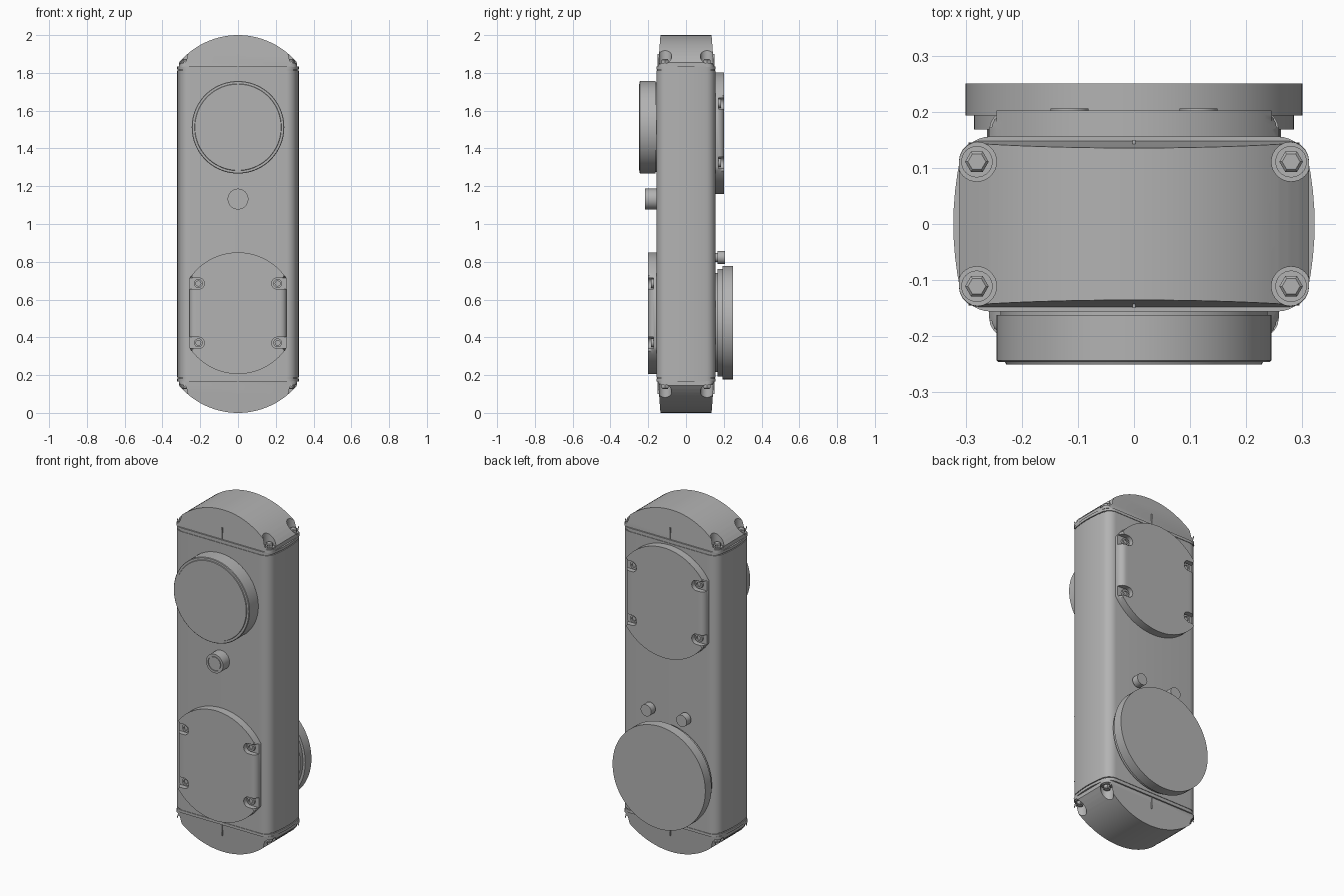
import bpy, bmesh
from math import sin, cos, pi, radians, sqrt, asin

cube = bpy.data.objects.get("Cube")
if cube:
    bpy.data.objects.remove(cube, do_unlink=True)

GREY = (0.45, 0.45, 0.45, 1)
grey = bpy.data.materials.new("plain grey")
grey.use_nodes = True
grey.diffuse_color = GREY
grey.node_tree.nodes["Principled BSDF"].inputs["Base Color"].default_value = GREY


def finish(bm, name):
    bmesh.ops.recalc_face_normals(bm, faces=bm.faces[:])
    mesh = bpy.data.meshes.new(name)
    bm.to_mesh(mesh)
    bm.free()
    mesh.materials.append(grey)
    ob = bpy.data.objects.new(name, mesh)
    bpy.context.collection.objects.link(ob)
    return ob


def smooth(ob):
    bpy.ops.object.select_all(action="DESELECT")
    ob.select_set(True)
    bpy.context.view_layer.objects.active = ob
    bpy.ops.object.shade_smooth_by_angle(angle=radians(35))


def place(axis, u, v, d):
    return (u, d, v) if axis == "Y" else (u, v, d)


def prism_mesh(outline, d0, d1, axis):
    """Extrude a closed outline along an axis; returns the mesh and both rims."""
    bm = bmesh.new()
    rims = [[bm.verts.new(place(axis, u, v, d)) for u, v in outline] for d in (d0, d1)]
    n = len(outline)
    for i in range(n):
        j = (i + 1) % n
        bm.faces.new((rims[0][i], rims[0][j], rims[1][j], rims[1][i]))
    for rim in rims:
        bm.faces.new(rim)
    return bm, rims


def prism(name, outline, d0, d1, axis="Y"):
    return finish(prism_mesh(outline, d0, d1, axis)[0], name)


def lathe(name, profile, u, v, axis="Y", n=64):
    """Turn (radius, depth) points about an axis through u, v."""
    bm = bmesh.new()
    rings = [[bm.verts.new(place(axis, u + r * cos(2 * pi * i / n),
                                 v + r * sin(2 * pi * i / n), d)) for i in range(n)]
             for r, d in profile]
    for a, b in zip(rings, rings[1:]):
        for i in range(n):
            j = (i + 1) % n
            bm.faces.new((a[i], a[j], b[j], b[i]))
    bm.faces.new(rings[0])
    bm.faces.new(rings[-1])
    ob = finish(bm, name)
    smooth(ob)
    return ob


def cut(ob, cutters):
    for c in cutters:
        c.hide_render = True
        m = ob.modifiers.new("pocket", "BOOLEAN")
        m.operation, m.object, m.solver = "DIFFERENCE", c, "EXACT"
        bpy.context.view_layer.objects.active = ob
        bpy.ops.object.modifier_apply(modifier=m.name)
        bpy.data.objects.remove(c, do_unlink=True)


def arc(half, sag, base, n=28):
    """Crown points from +half to -half rising by sag above base."""
    r = (half * half + sag * sag) / (2 * sag)
    a = asin(half / r)
    return [(r * sin(a - 2 * a * i / n), base + sag - r + r * cos(a - 2 * a * i / n))
            for i in range(n + 1)]


# Housing section: rounded rectangle with gently bowed sides
quarter = [(0.322 - 0.9 * y * y, y) for y in (0, 0.03, 0.06, 0.09)]
quarter += [(0.255 + 0.057 * cos(t * pi / 16), 0.1 + 0.056 * sin(t * pi / 16)) for t in range(1, 9)]
half = quarter + [(-x, y) for x, y in reversed(quarter)]
section = half + [(x, -y) for x, y in reversed(half[1:-1])]


def housing(name, z0, z1, k=1.0):
    smooth(prism(name, [(x * k, y * k) for x, y in section], z0, z1, "Z"))


housing("housing", 0.188, 1.812)
housing("gasket_core", 0.169, 1.831, 0.98)


# Domed end caps with corner bolts
def end_cap(name, flip):
    def zz(z):
        return 2 - z if flip else z
    housing(name + "_rim", *sorted((zz(1.817), zz(1.833))))
    outline = [(-0.312, 1.83), (0.312, 1.83)] + arc(0.312, 0.145, 1.855)
    bm, rims = prism_mesh([(x, zz(z)) for x, z in outline], -0.148, 0.148, "Y")
    for v in bm.verts:
        v.co.y *= 1 - 0.5 * (zz(v.co.z) - 1.83)
    edges = []
    for rim in rims:
        for i in range(1, len(rim)):
            edges.append(bm.edges.get((rim[i], rim[(i + 1) % len(rim)])))
    bmesh.ops.bevel(bm, geom=edges, offset=0.036, offset_type="OFFSET", segments=5,
                    profile=0.5, affect="EDGES")
    cap = finish(bm, name)
    corners = [(sx * 0.28, sy * 0.111) for sx in (-1, 1) for sy in (-1, 1)]
    cut(cap, [lathe("pocket_cutter", [(0.035, zz(1.846)), (0.035, zz(2.1))], x, y, "Z", 32)
              for x, y in corners])
    smooth(cap)
    for x, y in corners:
        lathe(name + "_washer", [(0.028, zz(1.84)), (0.028, zz(1.852))], x, y, "Z", 32)
        lathe(name + "_bolt", [(0.021, zz(1.845)), (0.021, zz(1.868)), (0.016, zz(1.873))],
              x, y, "Z", 6)
    # Parting ridges on both broad sides
    for s in (-1, 1):
        prism(name + "_ridge", [(x, zz(z)) for x, z in
              ((-0.003, 1.833), (0.003, 1.833), (0.003, 1.9), (-0.003, 1.9))], s * 0.12, s * 0.15)


end_cap("top_cap", False)
end_cap("bottom_cap", True)


# Access covers with four recessed screws each
def cover(name, zc, s):
    top = arc(0.258, 0.14, 0.182)
    outline = [(x, zc + z) for x, z in top] + [(-x, zc - z) for x, z in top]
    bm, rims = prism_mesh(outline, s * 0.145, s * 0.202, "Y")
    rim = rims[1]
    edges = [bm.edges.get((rim[i - 1], rim[i])) for i in range(len(rim))]
    bmesh.ops.bevel(bm, geom=edges, offset=0.034, offset_type="OFFSET", segments=5,
                    profile=0.5, affect="EDGES")
    ob = finish(bm, name)
    spots = [(sx, zc + sz * 0.157) for sx in (-1, 1) for sz in (-1, 1)]
    cutters = []
    for sx, z in spots:
        u = [(sx * (0.208 - 0.03 * sin(t * pi / 12)), z + 0.03 * cos(t * pi / 12))
             for t in range(13)]
        u += [(sx * 0.3, z - 0.03), (sx * 0.3, z + 0.03)]
        cutters.append(prism("pocket_cutter", u, s * 0.172, s * 0.25))
    cut(ob, cutters)
    smooth(ob)
    for sx, z in spots:
        lathe(name + "_screw", [(0.023, s * 0.165), (0.023, s * 0.184), (0.013, s * 0.184),
                                (0.013, s * 0.176)], sx * 0.21, z, n=24)


cover("front_cover", 0.528, -1)
cover("back_cover", 1.481, 1)

# Front lens and button
lathe("front_lens", [(0.238, -0.14), (0.238, -0.162), (0.245, -0.162), (0.245, -0.243),
                     (0.242, -0.246), (0.23, -0.246), (0.228, -0.25)], 0, 1.512, n=96)
lathe("front_button", [(0.055, -0.14), (0.055, -0.217), (0.042, -0.217), (0.042, -0.212),
                       (0.038, -0.212), (0.038, -0.217)], 0, 1.132, n=48)

# Rear dial and pegs
lathe("back_dial", [(0.262, 0.14), (0.262, 0.168), (0.285, 0.168), (0.285, 0.193),
                    (0.3, 0.193), (0.3, 0.25)], 0, 0.478, n=96)
for sx in (-1, 1):
    lathe("back_peg", [(0.024, 0.14), (0.024, 0.166), (0.034, 0.166), (0.034, 0.206)],
          sx * 0.115, 0.823, n=32)
